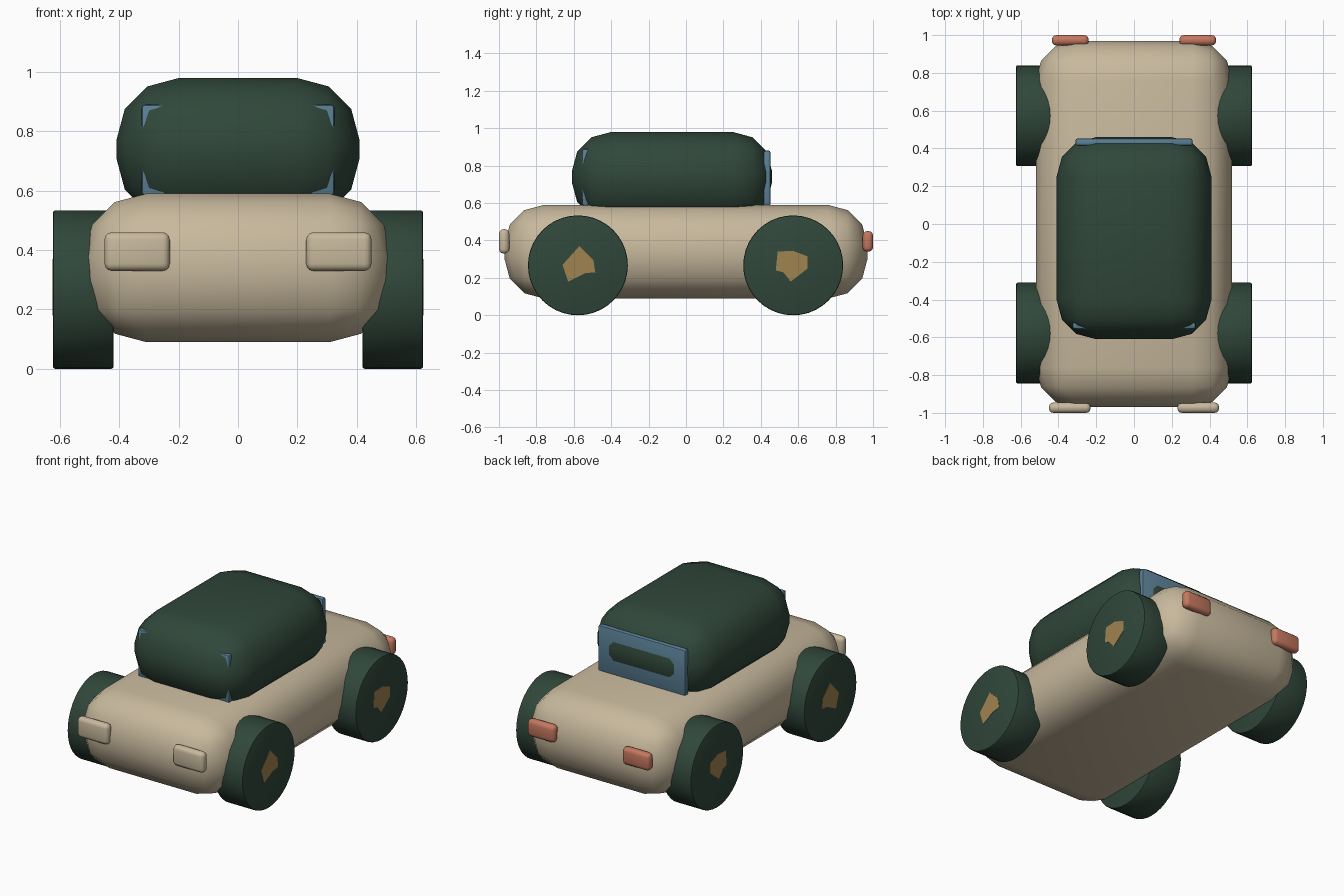
import bpy, bmesh, math
from mathutils import Matrix

if "Cube" in bpy.data.objects:
    bpy.data.objects.remove(bpy.data.objects["Cube"])


def material(name, rgb):
    m = bpy.data.materials.new(name)
    lin = [((c / 255 + 0.055) / 1.055) ** 2.4 for c in rgb]
    m.diffuse_color = (*lin, 1)
    m.use_nodes = True
    m.node_tree.nodes["Principled BSDF"].inputs["Base Color"].default_value = m.diffuse_color
    return m


TAN = material("tan", (200, 185, 157))
GREEN = material("dark green", (48, 71, 58))
BLUE = material("window blue", (90, 128, 150))
RED = material("lamp red", (196, 119, 95))
GOLD = material("hub gold", (160, 131, 80))


def finish(bm, name, mat, angle=35):
    bmesh.ops.recalc_face_normals(bm, faces=bm.faces)
    me = bpy.data.meshes.new(name)
    bm.to_mesh(me)
    bm.free()
    me.materials.append(mat)
    ob = bpy.data.objects.new(name, me)
    bpy.context.collection.objects.link(ob)
    bpy.ops.object.select_all(action='DESELECT')
    ob.select_set(True)
    bpy.context.view_layer.objects.active = ob
    bpy.ops.object.shade_smooth_by_angle(angle=math.radians(angle))
    return ob


def rounded_box(name, lo, hi, radius, segments, mat):
    bm = bmesh.new()
    bmesh.ops.create_cube(bm, size=1)
    for v in bm.verts:
        for i in range(3):
            v.co[i] = lo[i] if v.co[i] < 0 else hi[i]
    bmesh.ops.bevel(bm, geom=bm.edges[:], offset=radius, segments=segments,
                    profile=0.5, affect='EDGES', clamp_overlap=True)
    return finish(bm, name, mat)


def wheel(name, side, y):
    bm = bmesh.new()
    bmesh.ops.create_cone(bm, cap_ends=True, segments=40, radius1=0.267, radius2=0.267, depth=0.205)
    rims = [e for e in bm.edges if any(len(f.verts) > 4 for f in e.link_faces)]
    bmesh.ops.bevel(bm, geom=rims, offset=0.008, segments=2, profile=0.5, affect='EDGES')
    bm.transform(Matrix.Translation((side * 0.5215, y, 0.267)) @ Matrix.Rotation(math.pi / 2, 4, 'Y'))
    finish(bm, name, GREEN)


def hub(name, side, outline):
    # thin faceted plate on the outer wheel face
    bm = bmesh.new()
    f = bm.faces.new([bm.verts.new((side * 0.622, y, z)) for y, z in outline])
    out = bmesh.ops.extrude_face_region(bm, geom=[f])["geom"]
    verts = [g for g in out if isinstance(g, bmesh.types.BMVert)]
    bmesh.ops.translate(bm, verts=verts, vec=(side * 0.004, 0, 0))
    finish(bm, name, GOLD)


# body shell and cabin
rounded_box("body", (-0.52, -0.97, 0.09), (0.52, 0.97, 0.59), 0.21, 3, TAN)
rounded_box("cabin", (-0.41, -0.61, 0.50), (0.41, 0.46, 0.98), 0.21, 3, GREEN)

# window panes, half sunk into the cabin
rounded_box("front_window", (-0.325, -0.555, 0.585), (0.325, -0.52, 0.89), 0.01, 2, BLUE)
rounded_box("rear_window", (-0.31, 0.415, 0.585), (0.31, 0.452, 0.88), 0.01, 2, BLUE)

FRONT_HUB = [(-0.57, 0.37), (-0.495, 0.295), (-0.485, 0.23), (-0.54, 0.225), (-0.63, 0.18), (-0.66, 0.27)]
REAR_HUB = [(0.49, 0.34), (0.57, 0.345), (0.65, 0.315), (0.65, 0.25), (0.56, 0.18), (0.52, 0.23), (0.48, 0.24)]

for side, label in ((-1, "left"), (1, "right")):
    # wheels and hubs
    wheel("front_wheel_" + label, side, -0.578)
    wheel("rear_wheel_" + label, side, 0.573)
    hub("front_hub_" + label, side, FRONT_HUB)
    hub("rear_hub_" + label, side, REAR_HUB)
    # lamps
    x0, x1 = sorted((side * 0.23, side * 0.45))
    rounded_box("headlight_" + label, (x0, -1.0, 0.33), (x1, -0.945, 0.46), 0.024, 3, TAN)
    x0, x1 = sorted((side * 0.24, side * 0.435))
    rounded_box("tail_light_" + label, (x0, 0.945, 0.34), (x1, 1.0, 0.45), 0.024, 3, RED)
